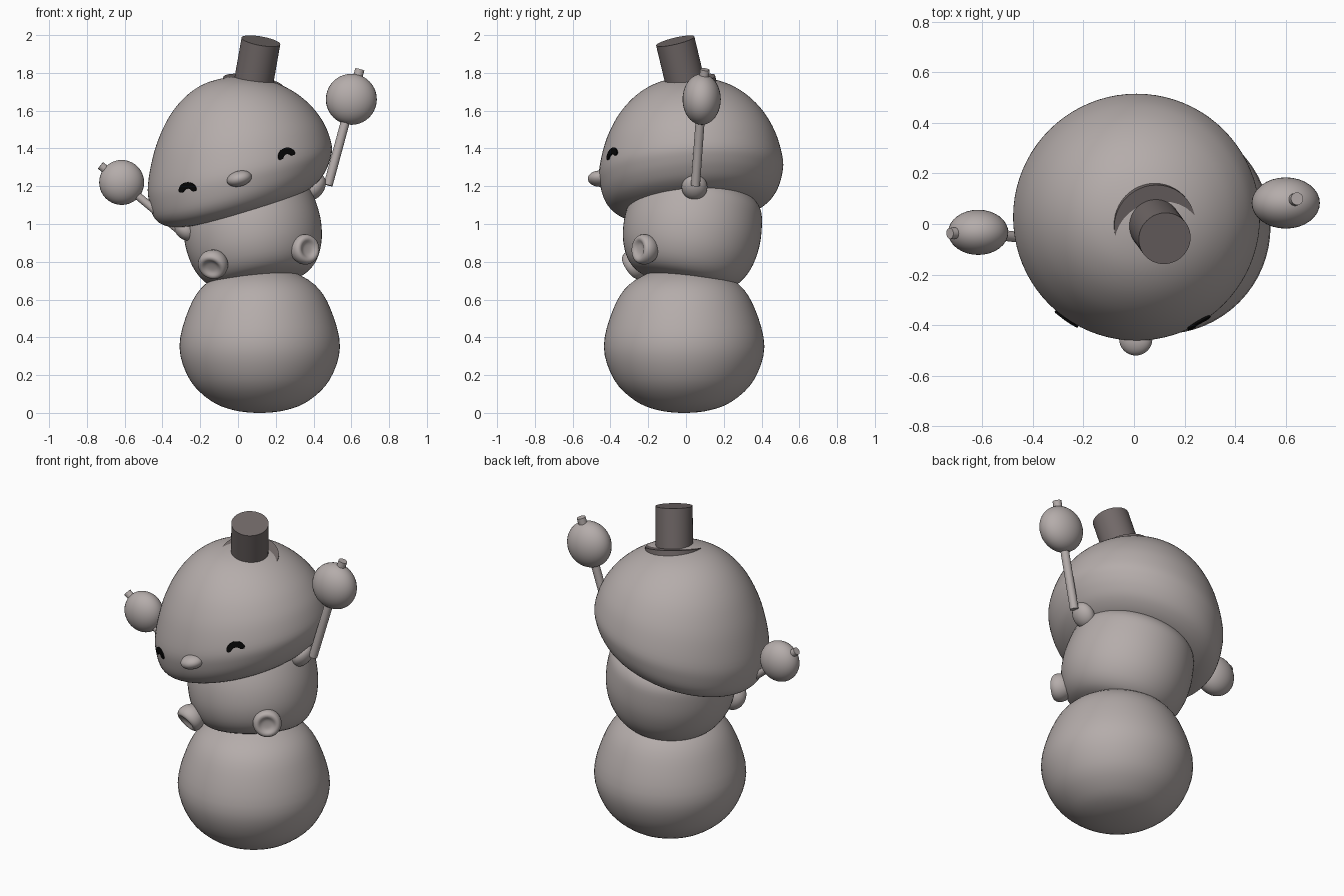
import bpy, bmesh, math
from mathutils import Vector, Matrix
from mathutils.bvhtree import BVHTree

if "Cube" in bpy.data.objects:
    bpy.data.objects.remove(bpy.data.objects["Cube"])


def material(name, color):
    mat = bpy.data.materials.new(name)
    mat.use_nodes = True
    mat.diffuse_color = (*color, 1)
    mat.node_tree.nodes["Principled BSDF"].inputs["Base Color"].default_value = (*color, 1)
    return mat


SNOW = material("warm grey", (0.46, 0.415, 0.405))
DARK = material("dark grey", (0.165, 0.14, 0.138))
BLACK = material("black", (0.002, 0.002, 0.002))


def finish(bm, name, mat, smooth=True):
    bmesh.ops.recalc_face_normals(bm, faces=bm.faces)
    mesh = bpy.data.meshes.new(name)
    bm.to_mesh(mesh)
    bm.free()
    mesh.materials.append(mat)
    obj = bpy.data.objects.new(name, mesh)
    bpy.context.collection.objects.link(obj)
    if smooth:
        bpy.ops.object.select_all(action='DESELECT')
        obj.select_set(True)
        bpy.context.view_layer.objects.active = obj
        bpy.ops.object.shade_smooth_by_angle(angle=math.radians(40))
    return obj


def placed(center, axis=(0, 0, 1)):
    turn = Vector((0, 0, 1)).rotation_difference(Vector(axis))
    return Matrix.Translation(center) @ turn.to_matrix().to_4x4()


def refine(points, steps=4):
    """Smooth a profile with a Catmull-Rom spline."""
    p = [Vector(q) for q in points]
    mirror = lambda v: Vector((-v.x, v.y))
    p = [mirror(p[1])] + p + [mirror(p[-2])]
    out = []
    for a, b, c, d in zip(p, p[1:], p[2:], p[3:]):
        for i in range(steps):
            t = i / steps
            out.append(0.5 * (2 * b + (c - a) * t + (2 * a - 5 * b + 4 * c - d) * t ** 2
                              + (3 * b - a - 3 * c + d) * t ** 3))
    return out + [p[-2]]


def lathe(profile, matrix, segments=64):
    """Revolve a profile that starts and ends on the axis."""
    bm = bmesh.new()
    verts = [bm.verts.new((max(r, 0), 0, z)) for r, z in profile]
    edges = [bm.edges.new(pair) for pair in zip(verts, verts[1:])]
    bmesh.ops.spin(bm, geom=verts + edges, cent=(0, 0, 0), axis=(0, 0, 1),
                   angle=math.tau, steps=segments, use_duplicate=False)
    bmesh.ops.remove_doubles(bm, verts=bm.verts, dist=0.0005)
    bm.transform(matrix)
    return bm


def ellipsoid(name, center, radii, axis=(0, 0, 1), roll=0):
    bm = bmesh.new()
    bmesh.ops.create_uvsphere(bm, u_segments=32, v_segments=20, radius=1)
    bm.transform(placed(center, axis) @ Matrix.Rotation(roll, 4, 'Y')
                 @ Matrix.Diagonal((*radii, 1)))
    return finish(bm, name, SNOW)


def rod(name, start, end, radius, mat, segments=24):
    start, end = Vector(start), Vector(end)
    bm = bmesh.new()
    bmesh.ops.create_cone(bm, cap_ends=True, segments=segments, radius1=radius,
                          radius2=radius, depth=(end - start).length)
    bm.transform(placed((start + end) / 2, end - start))
    return finish(bm, name, mat)


# Bottom ball and leaning torso
base = [(0, 0), (0.14, 0.015), (0.26, 0.065), (0.37, 0.175), (0.425, 0.35),
        (0.375, 0.55), (0.29, 0.68), (0.14, 0.76), (0, 0.78)]
finish(lathe(refine(base), placed((0.115, -0.01, 0))), "bottom_ball", SNOW)

torso = [(0, -0.28), (0.2, -0.26), (0.29, -0.215), (0.345, -0.12), (0.365, 0),
         (0.355, 0.12), (0.33, 0.2), (0.27, 0.25), (0.15, 0.275), (0, 0.28)]
finish(lathe(refine(torso), placed((0.08, 0.03, 0.95), (-0.17, 0.2, 0.97))), "torso", SNOW)

# Domed head, skewed more towards its underside
dome = [(0, -0.26), (0.18, -0.255), (0.33, -0.235), (0.41, -0.2), (0.455, -0.15),
        (0.48, -0.08), (0.487, 0), (0.46, 0.12), (0.42, 0.215), (0.365, 0.3),
        (0.29, 0.375), (0.2, 0.43), (0.1, 0.46), (0, 0.47)]
head = lathe(refine(dome), Matrix.Identity(4), 80)
for v in head.verts:
    weight = min((0.47 - v.co.z) / 0.47, 1.3)
    v.co.z += weight * (0.21 * v.co.x + 0.05 * v.co.y)
head.transform(Matrix.Translation((0.01, 0.027, 1.31)))
surface = BVHTree.FromBMesh(head)
finish(head, "head", SNOW)


# Curved closed eyes, thin plates laid on the head
def eye(name, x, z, tilt):
    bm = bmesh.new()
    turn = Matrix.Rotation(tilt, 2)
    rows = []
    steps, across = 20, 4
    for i in range(steps + 1):
        a = math.pi * (1 - i / steps)
        mid = Vector((0.035 * math.cos(a), 0.034 * math.sin(a) - 0.018))
        out = Vector((math.cos(a), 1.1 * math.sin(a) + 0.05)).normalized()
        half = 0.008 + 0.009 * math.sin(a) ** 0.5 if 0 < i < steps else 0.006
        row = []
        for j in range(across + 1):
            p = turn @ (mid + out * half * (2 * j / across - 1))
            hit, normal, _, _ = surface.ray_cast(Vector((x + p.x, -2, z + p.y)), Vector((0, 1, 0)))
            row.append(bm.verts.new(hit + Vector((0, -0.006, 0))))
        rows.append(row)
    for r, s in zip(rows, rows[1:]):
        for j in range(across):
            bm.faces.new((r[j], r[j + 1], s[j + 1], s[j]))
    plate = finish(bm, name, BLACK, smooth=False)
    solid = plate.modifiers.new("thickness", 'SOLIDIFY')
    solid.thickness = 0.008
    solid.offset = 0


eye("right_eye", -0.267, 1.188, 0.1)
eye("left_eye", 0.255, 1.37, 0.35)

# Beak
ellipsoid("beak", (0.007, -0.455, 1.24), (0.067, 0.065, 0.041), roll=-0.25)

# Tilted top hat
hat_axis = Vector((0.17, -0.23, 0.96)).normalized()
hat_base = Vector((0.08, -0.001, 1.735))
rod("hat_brim", hat_base - hat_axis * 0.015, hat_base + hat_axis * 0.015, 0.163, DARK, 48)
rod("hat_crown", hat_base, hat_base + hat_axis * 0.244, 0.104, DARK, 48)

# Feet with dished soles
sole = [(0, 0.03), (0.03, 0.033), (0.052, 0.045), (0.07, 0.04), (0.08, 0.015),
        (0.074, -0.02), (0.045, -0.06), (0, -0.08)]
for name, center, axis in (("left_foot", (0.35, -0.215, 0.865), (0.55, -0.8, 0.05)),
                           ("right_foot", (-0.13, -0.265, 0.79), (-0.25, -0.75, -0.5))):
    finish(lathe(refine(sole, 3), placed(center, axis), 32), name, SNOW)

# Hands
ellipsoid("left_hand", (0.405, 0.045, 1.195), (0.052, 0.068, 0.075), (0.55, 0, 0.8))
ellipsoid("right_hand", (-0.28, -0.07, 0.97), (0.05, 0.06, 0.065), (-0.6, 0, 0.6))

# Shakers: handle, flattened ball and end knob
for side, grip, ball, tip, size in (
        ("left", (0.477, 0.05, 1.205), (0.6, 0.083, 1.66), (0.645, 0.1, 1.818), 0.135),
        ("right", (-0.31, -0.07, 0.965), (-0.616, -0.033, 1.22), (-0.728, -0.037, 1.31), 0.119)):
    rod(side + "_shaker_handle", grip, ball, 0.024 * size / 0.135, SNOW)
    ellipsoid(side + "_shaker_ball", ball, (size, size * 0.75, size))
    rod(side + "_shaker_knob", ball, tip, 0.025 * size / 0.135, SNOW)
